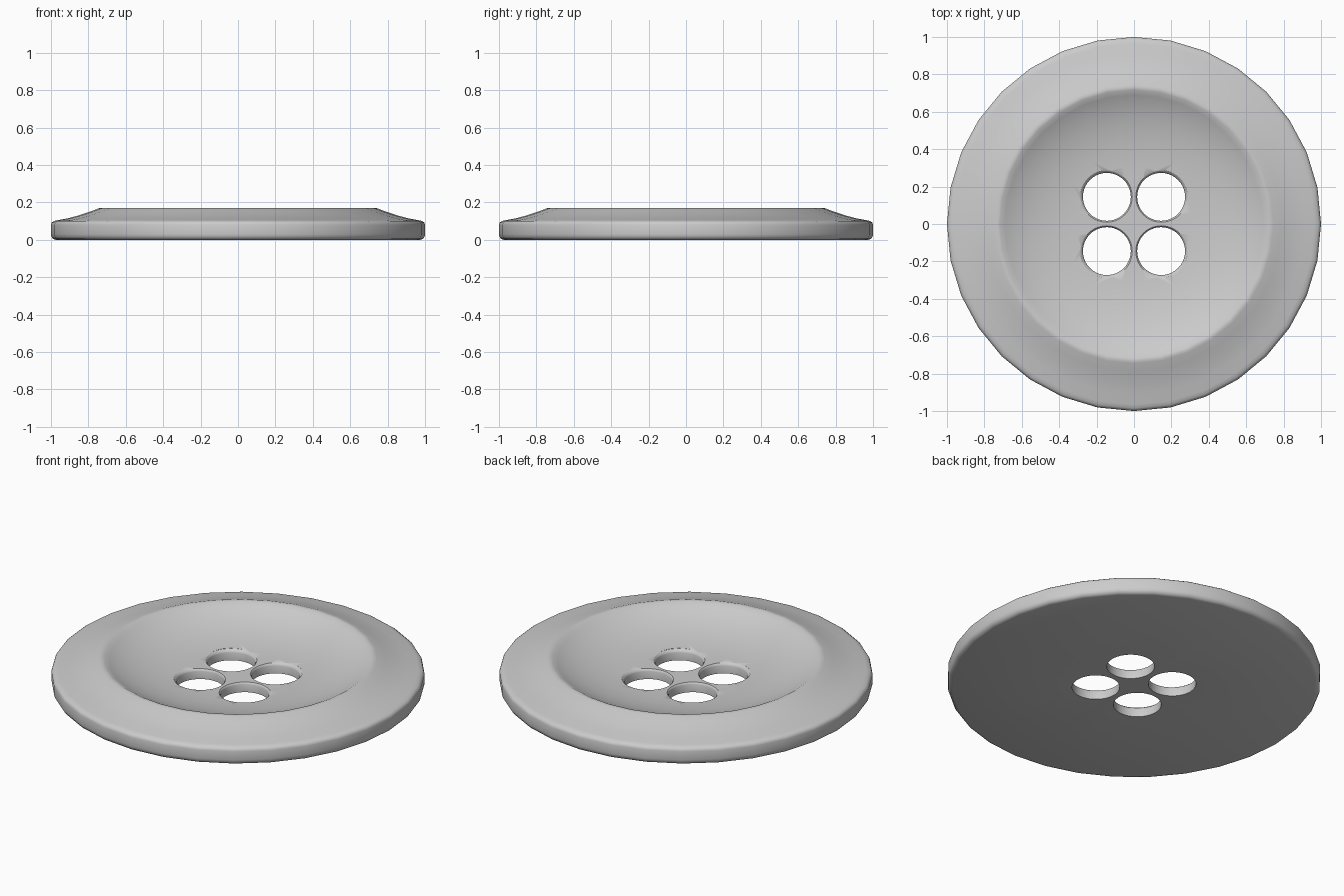
import bpy, bmesh, math

if "Cube" in bpy.data.objects:
    bpy.data.objects.remove(bpy.data.objects["Cube"])


def lathe(name, profile, segments):
    """Revolve an (r, z) profile, starting and ending on the axis, into a solid."""
    bm = bmesh.new()
    verts = [bm.verts.new((r, 0, z)) for r, z in profile]
    edges = [bm.edges.new(pair) for pair in zip(verts, verts[1:])]
    bmesh.ops.spin(bm, geom=verts + edges, cent=(0, 0, 0), axis=(0, 0, 1),
                   angle=2 * math.pi, steps=segments)
    bmesh.ops.remove_doubles(bm, verts=bm.verts, dist=1e-5)
    bmesh.ops.recalc_face_normals(bm, faces=bm.faces)
    mesh = bpy.data.meshes.new(name)
    bm.to_mesh(mesh)
    bm.free()
    obj = bpy.data.objects.new(name, mesh)
    bpy.context.collection.objects.link(obj)
    return obj


# Button body: flat back, rounded edge, concave flange, ridge and dished centre
button = lathe("button", [
    (0, 0), (0.975, 0), (0.99, 0.005), (0.998, 0.018), (1, 0.03),
    (1, 0.08), (0.996, 0.092), (0.985, 0.1), (0.965, 0.105),
    (0.91, 0.115), (0.85, 0.131), (0.79, 0.151), (0.745, 0.168),
    (0.732, 0.171), (0.718, 0.169), (0.69, 0.153), (0.64, 0.129),
    (0.57, 0.104), (0.49, 0.084), (0.4, 0.069), (0.31, 0.061),
    (0.2, 0.057), (0, 0.056)], 32)

# Four thread holes with a softened upper lip
for i, (sx, sy) in enumerate([(1, 1), (-1, 1), (-1, -1), (1, -1)]):
    cutter = lathe(f"hole_cutter_{i + 1}", [
        (0, -0.1), (0.128, -0.1), (0.128, 0.045), (0.131, 0.052),
        (0.138, 0.059), (0.143, 0.063), (0.143, 0.2), (0, 0.2)], 40)
    cutter.location = (0.145 * sx, 0.145 * sy, 0)
    cutter.hide_render = True
    cutter.hide_set(True)
    cut = button.modifiers.new(f"thread_hole_{i + 1}", 'BOOLEAN')
    cut.operation = 'DIFFERENCE'
    cut.solver = 'EXACT'
    cut.object = cutter

# Bake the holes, then smooth the surface while keeping the hole edges crisp
bpy.context.view_layer.objects.active = button
button.select_set(True)
for mod in list(button.modifiers):
    bpy.ops.object.modifier_apply(modifier=mod.name)
for obj in [o for o in bpy.data.objects if o.name.startswith("hole_cutter")]:
    bpy.data.objects.remove(obj)
bpy.ops.object.shade_smooth_by_angle(angle=math.radians(40))
